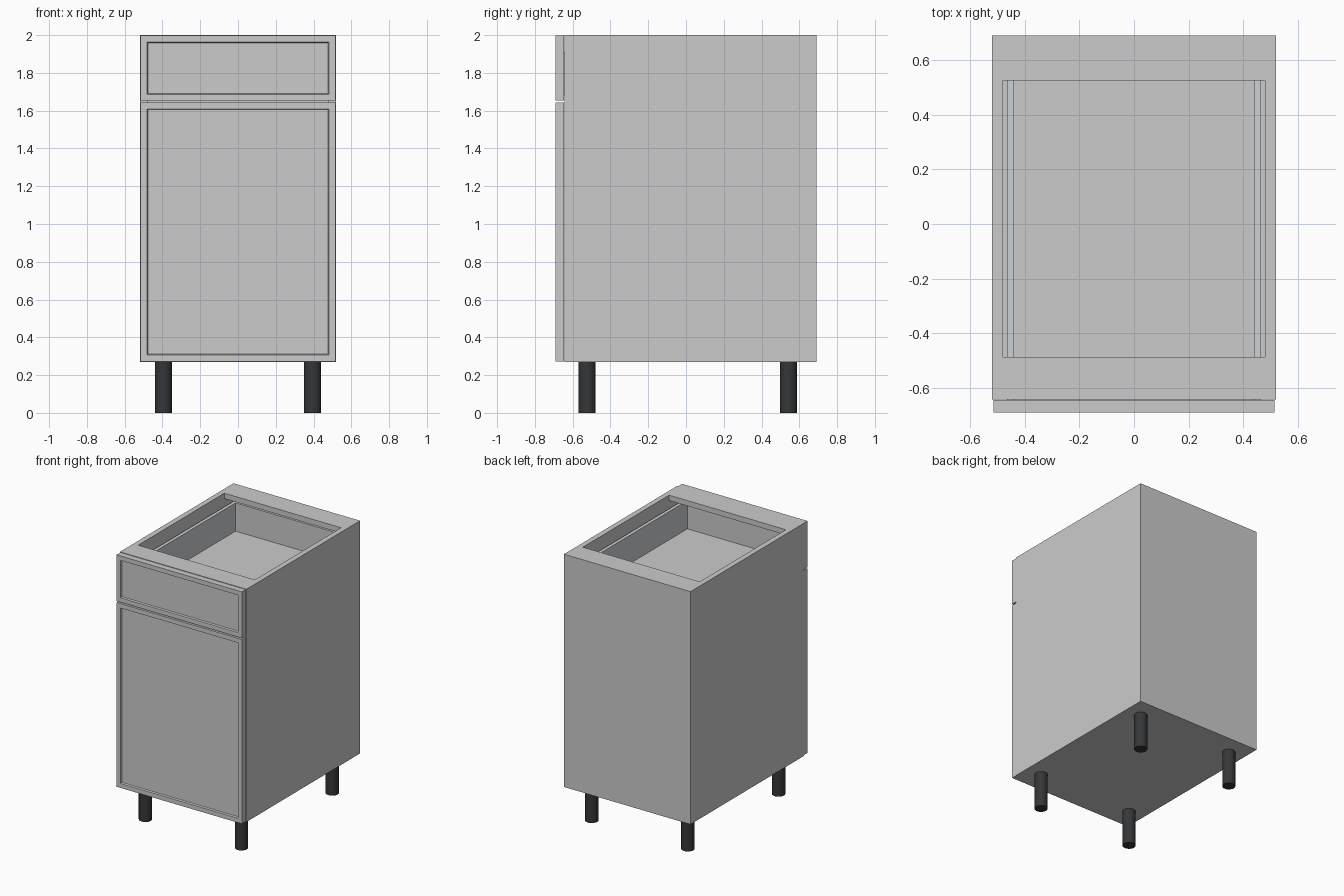
import bpy, bmesh

if "Cube" in bpy.data.objects:
    bpy.data.objects.remove(bpy.data.objects["Cube"])


def material(name, rgb):
    m = bpy.data.materials.new(name)
    m.diffuse_color = (*rgb, 1)
    m.use_nodes = True
    m.node_tree.nodes["Principled BSDF"].inputs["Base Color"].default_value = m.diffuse_color
    return m


BLACK = material("black_plastic", (0.035, 0.037, 0.04))
STEEL = material("grey_steel", (0.6, 0.635, 0.66))


def finish(name, bm, mat=None):
    me = bpy.data.meshes.new(name)
    bm.to_mesh(me)
    bm.free()
    ob = bpy.data.objects.new(name, me)
    bpy.context.collection.objects.link(ob)
    if mat:
        me.materials.append(mat)
    return ob


def box_bm(x, y, z):
    bm = bmesh.new()
    bmesh.ops.create_cube(bm, size=1)
    for v in bm.verts:
        for i, (lo, hi) in enumerate((x, y, z)):
            v.co[i] = hi if v.co[i] > 0 else lo
    return bm


def box(name, x, y, z, mat=None):
    return finish(name, box_bm(x, y, z), mat)


def framed_front(name, z):
    """Slab with a recessed centre panel on its -y face."""
    bm = box_bm((-0.515, 0.515), (-0.69, -0.645), z)
    bm.normal_update()
    face = min(bm.faces, key=lambda f: f.calc_center_median().y)
    bmesh.ops.inset_region(bm, faces=[face], thickness=0.047)
    bmesh.ops.inset_region(bm, faces=[face], thickness=0.006, depth=-0.012)
    return finish(name, bm)


# Carcass
T = 0.04
TOP, BOTTOM = 2.0, 0.27
FRONT, BACK = -0.643, 0.69
INNER = (-0.48, 0.48)
for side, s in (("left", -1), ("right", 1)):
    box(side + "_side_panel", sorted((s * 0.48, s * 0.52)), (FRONT, BACK), (BOTTOM, TOP))
box("bottom_panel", INNER, (FRONT, BACK - T), (BOTTOM, BOTTOM + T))
box("back_panel", INNER, (BACK - T, BACK), (BOTTOM, TOP - T))
box("front_stretcher", INNER, (FRONT, -0.487), (TOP - T, TOP))
box("back_stretcher", INNER, (0.525, BACK), (TOP - T, TOP))

# Door and drawer fronts
framed_front("door", (0.273, 1.643))
framed_front("drawer_front", (1.653, 1.997))

# Drawer box with steel sides
for side, s in (("left", -1), ("right", 1)):
    box(side + "_drawer_side", sorted((s * 0.44, s * 0.465)), (-0.645, 0.62), (1.68, 1.91), STEEL)
box("drawer_bottom", (-0.44, 0.44), (-0.645, 0.62), (1.68, 1.70))
box("drawer_back", (-0.44, 0.44), (0.60, 0.62), (1.70, 1.91))

# Legs
for x, side in ((-0.395, "left"), (0.395, "right")):
    for y, end in ((-0.523, "front"), (0.543, "back")):
        bpy.ops.mesh.primitive_cylinder_add(vertices=32, radius=0.045, depth=BOTTOM,
                                            location=(x, y, BOTTOM / 2))
        leg = bpy.context.object
        leg.name = f"{end}_{side}_leg"
        leg.data.materials.append(BLACK)
        bpy.ops.object.shade_smooth_by_angle()
